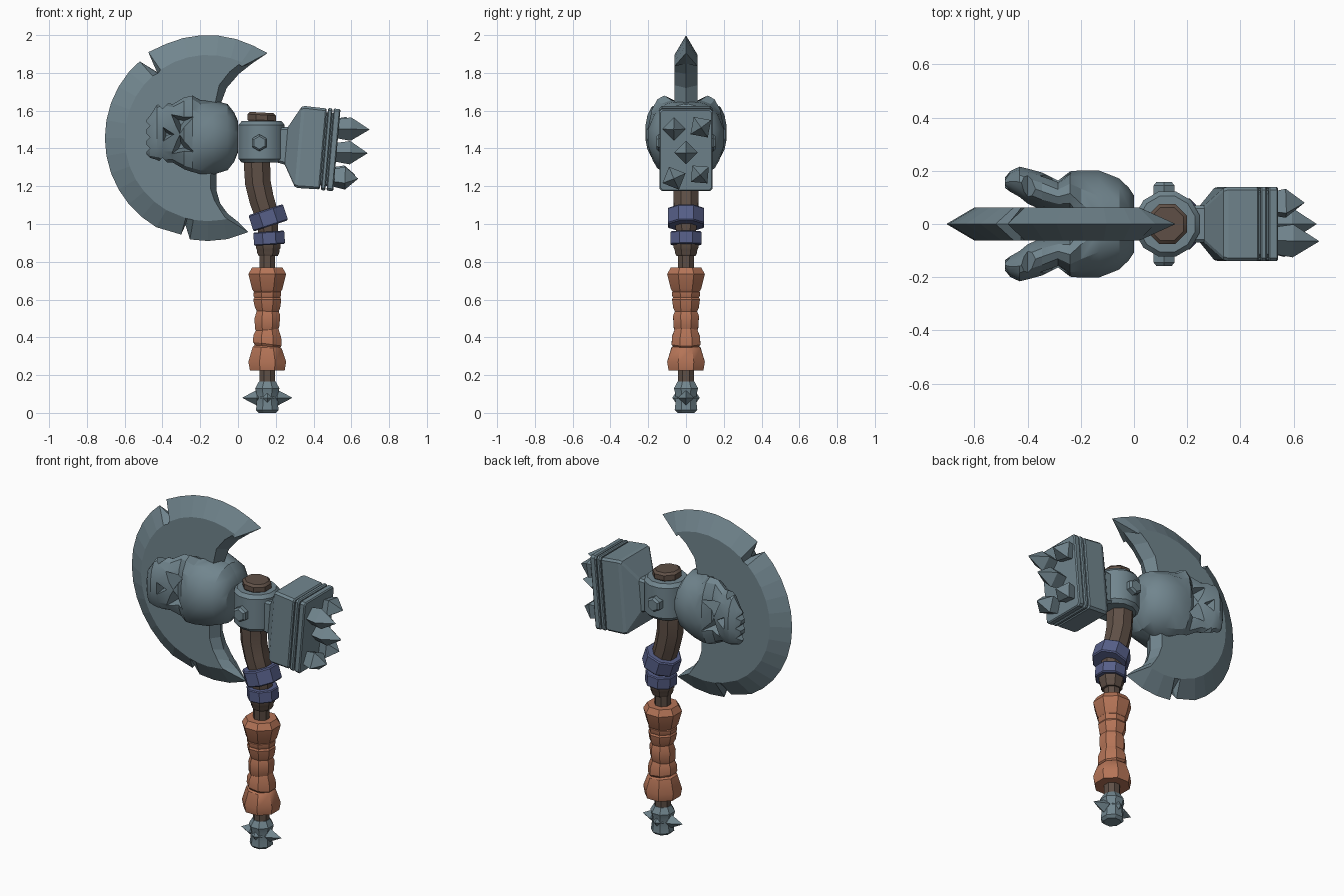
import bpy, bmesh, math
from mathutils import Vector, Matrix

if "Cube" in bpy.data.objects:
    bpy.data.objects.remove(bpy.data.objects["Cube"])

def material(name, rgb):
    m = bpy.data.materials.new(name)
    m.diffuse_color = (*rgb, 1)
    m.use_nodes = True
    m.node_tree.nodes["Principled BSDF"].inputs["Base Color"].default_value = m.diffuse_color
    return m

STEEL = material("steel", (0.165, 0.235, 0.27))
WOOD = material("dark wood", (0.115, 0.08, 0.062))
LEATHER = material("orange leather", (0.46, 0.175, 0.095))
BLUE = material("blue band", (0.095, 0.115, 0.25))

def finish(name, bm, mat, smooth=None):
    bmesh.ops.recalc_face_normals(bm, faces=bm.faces)
    me = bpy.data.meshes.new(name)
    bm.to_mesh(me)
    bm.free()
    ob = bpy.data.objects.new(name, me)
    bpy.context.collection.objects.link(ob)
    me.materials.append(mat)
    if smooth:
        bpy.ops.object.select_all(action='DESELECT')
        ob.select_set(True)
        bpy.context.view_layer.objects.active = ob
        bpy.ops.object.shade_smooth_by_angle(angle=math.radians(smooth))
    return ob

def skin(bm, rings):
    """Joins rings of points with quads and caps both ends."""
    vs = [[bm.verts.new(p) for p in r] for r in rings]
    n = len(vs[0])
    for a, b in zip(vs, vs[1:]):
        for i in range(n):
            j = (i + 1) % n
            bm.faces.new((a[i], a[j], b[j], b[i]))
    bm.faces.new(vs[0])
    bm.faces.new(vs[-1])

def turned(name, rings, mat, sides=8, smooth=32):
    """Stacked rings given as x, z, radius, tilt in degrees."""
    bm = bmesh.new()
    out = []
    for x, z, r, tilt in rings:
        t = math.radians(tilt)
        ang = [2 * math.pi * (i + 0.5) / sides for i in range(sides)]
        k = r / math.cos(math.pi / sides)
        out.append([(x + k * math.cos(a) * math.cos(t), k * math.sin(a),
                     z + k * math.cos(a) * math.sin(t)) for a in ang])
    skin(bm, out)
    return finish(name, bm, mat, smooth)

def spike(bm, base, tip, r, sides=4, roll=0.0, belly=0.35):
    """Crystal spike: a narrow foot, a wider belly and a point."""
    base, tip = Vector(base), Vector(tip)
    q = (tip - base).to_track_quat('Z', 'Y')
    L = (tip - base).length
    rings = []
    for h, k in ((0, 0.75), (belly, 1), (1, 0.02)):
        rings.append([base + q @ Vector((r * k * math.cos(roll + 2 * math.pi * i / sides),
                      r * k * math.sin(roll + 2 * math.pi * i / sides), h * L)) for i in range(sides)])
    skin(bm, rings)

# Wooden shaft with its bend, end cap and ferrule
turned("shaft", [(.155, .14, .042, 0), (.155, .85, .042, 0), (.16, .95, .052, 5), (.155, 1.04, .062, 20),
                 (.125, 1.13, .066, 20), (.105, 1.22, .068, 8), (.10, 1.33, .07, 0),
                 (.125, 1.56, .066, 0)], WOOD)
turned("shaft_cap", [(.125, 1.53, .06, 0), (.125, 1.55, .075, -3), (.125, 1.578, .075, -3),
                     (.125, 1.59, .062, -3)], WOOD)
turned("ferrule", [(.16, .83, .05, 0), (.16, .845, .058, 0), (.16, .865, .06, 0), (.16, .875, .066, 0),
                   (.16, .91, .066, 0)], WOOD)

# Blue bands
def band(name, x, z, r, h, tilt):
    t = math.radians(tilt)
    rows = []
    for s, k in ((-1, .94), (-.85, 1), (.85, 1), (1, .94)):
        rows.append((x - math.sin(t) * h * s / 2, z + math.cos(t) * h * s / 2, r * k, tilt))
    turned(name, rows, BLUE)

band("upper_band", .16, 1.033, .096, .09, 18)
band("lower_band", .165, .925, .082, .07, 4)

# Leather grip wraps
wraps = [
    [(.225, .092, 0), (.27, .1, 0), (.345, .077, -4), (.355, .065, -4)],
    [(.345, .062, -6), (.365, .076, -8), (.405, .074, -4), (.445, .058, 4)],
    [(.425, .055, 6), (.455, .066, 8), (.51, .068, 8), (.545, .056, 4)],
    [(.53, .055, -6), (.56, .068, -5), (.60, .074, 0), (.615, .066, 0)],
    [(.605, .066, 0), (.62, .073, 2), (.638, .074, 2), (.648, .066, 2)],
    [(.64, .07, 0), (.655, .08, 0), (.735, .1, 0), (.77, .08, 0)],
]
for i, w in enumerate(wraps):
    turned("grip_wrap_%d" % (i + 1), [(.155, z, r, t) for z, r, t in w], LEATHER)

# Pommel and its spikes
turned("pommel", [(.155, .0, .045, 0), (.155, .015, .06, 0), (.155, .05, .056, 0), (.155, .1, .056, 0),
                  (.155, .13, .064, 0), (.155, .145, .056, 0), (.155, .165, .045, 0)], STEEL, 8, 25)
bm = bmesh.new()
for dx, dy, reach in ((1, 0, .132), (-1, 0, .132), (0, 1, .072), (0, -1, .072)):
    c = Vector((.155, 0, .08))
    d = Vector((dx, dy, 0))
    spike(bm, c + d * .04, c + d * reach, .042, 4, 0, .15)
finish("pommel_spikes", bm, STEEL)

# Collar around the shaft top, with side bolts
turned("collar", [(.125, 1.325, .105, 0), (.125, 1.345, .122, 0), (.125, 1.525, .122, 0),
                  (.125, 1.545, .105, 0)], STEEL, 12, 35)
bm = bmesh.new()
for s in (-1, 1):
    rings = []
    for y, r in ((.08, .045), (.145, .045), (.157, .034)):
        rings.append([(.113 + r * math.sin(i * math.pi / 3), s * y, 1.43 + r * math.cos(i * math.pi / 3))
                      for i in range(6)])
    skin(bm, rings)
finish("collar_bolts", bm, STEEL)

# Axe blade: sharp rim at y = 0 around a flat plate on each side
CX, CZ, R, FLAT = -.16, 1.455, .545, .44
def polar(deg, r):
    return (CX + r * math.cos(math.radians(deg)), CZ + r * math.sin(math.radians(deg)))

arc = [(a, R) for a in (64, 74, 84, 94, 104, 114)] + [(124.7, .553), (127.6, .442), (131.6, .543)]
arc += [(a, R) for a in range(140, 250, 10)] + [(254.6, .53), (255.6, .475), (260, R), (270, R), (281, R)]
rim = [polar(54.9, .55)] + [polar(a, r) for a, r in arc] + [polar(293.4, .542)]
flat = [polar(64.5, .42)] + [polar(max(a, 66), min(FLAT, r - .01)) for a, r in arc] + [polar(283.5, .44)]
rim += [(0, 1.012), (-.055, 1.055), (-.095, 1.11), (-.115, 1.18), (-.115, 1.26), (-.07, 1.45),
        (-.09, 1.64), (-.06, 1.72), (.005, 1.795), (.075, 1.85)]
flat += [(-.068, 1.035), (-.095, 1.075), (-.125, 1.125), (-.145, 1.185), (-.145, 1.26), (-.1, 1.45),
         (-.12, 1.645), (-.1, 1.735), (-.045, 1.805), (.005, 1.845)]
bm = bmesh.new()
skin(bm, [[(x, -.062, z) for x, z in flat], [(x, 0, z) for x, z in rim], [(x, .062, z) for x, z in flat]])
finish("axe_blade", bm, STEEL)

# Skull on each side of the blade: crown at +x, teeth at -x
sections = [  # x, z low, z high, y near, y far
    (.0, 1.38, 1.545, -.1, .11), (-.02, 1.33, 1.59, -.12, .14), (-.055, 1.285, 1.635, -.15, .175),
    (-.13, 1.262, 1.655, -.15, .205), (-.2, 1.265, 1.655, -.05, .205), (-.24, 1.275, 1.68, .03, .2),
    (-.285, 1.29, 1.67, .04, .165), (-.345, 1.325, 1.635, .05, .195), (-.40, 1.325, 1.645, .075, .21),
    (-.43, 1.34, 1.63, .1, .217), (-.465, 1.35, 1.575, .12, .2), (-.485, 1.37, 1.55, .135, .175)]

def skull(name, s):
    bm = bmesh.new()
    rings = []
    for x, z0, z1, y0, y1 in sections:
        rings.append([(x, s * ((y0 + y1) / 2 + (y1 - y0) / 2 * math.sin(a)),
                       (z0 + z1) / 2 + (z1 - z0) / 2 * math.cos(a))
                      for a in (2 * math.pi * i / 14 for i in range(14))])
    skin(bm, rings)
    ob = finish(name, bm, STEEL, 28)
    # Cutter for the eye sockets, nose and gaps between the teeth
    cut = bmesh.new()
    holes = [(-.30, 1.54, .075, .09, 3, .4), (-.30, 1.41, .075, .09, 3, -.4), (-.375, 1.475, .045, .13, 3, 0)]
    holes += [(-.49, z, .024, .07, 4, 0) for z in (1.40, 1.46, 1.52)]
    holes += [(-.40, 1.66, .05, .0, 4, 0), (-.40, 1.305, .045, .0, 4, 0)]
    for x, z, r, depth, n, roll in holes:
        tip, top = depth, .27
        rings = []
        for y, k in ((tip, .25 if n == 3 else 1), (top, 1.5 if n == 3 else 1)):
            rings.append([(x + k * r * math.cos(roll + 2 * math.pi * i / n), s * y,
                           z + k * r * math.sin(roll + 2 * math.pi * i / n)) for i in range(n)])
        skin(cut, rings)
    cutter = finish(name + "_cutter", cut, STEEL)
    cutter.hide_render = True
    cutter.hide_set(True)
    mod = ob.modifiers.new("sockets", 'BOOLEAN')
    mod.operation = 'DIFFERENCE'
    mod.solver = 'EXACT'
    mod.use_self = True
    mod.object = cutter
    bpy.context.view_layer.objects.active = ob
    bpy.ops.object.modifier_apply(modifier=mod.name)
    bpy.data.objects.remove(cutter)

skull("skull_front", -1)
skull("skull_back", 1)

# Hammer head, tilted slightly, made of rectangular sections along x
tilt = Matrix.Rotation(math.radians(5), 4, 'Y')
def block(name, rows):
    bm = bmesh.new()
    rings = []
    for x, hy, hz in rows:
        c = .012  # cut corners
        pts = [(hy - c, hz), (hy, hz - c), (hy, -hz + c), (hy - c, -hz),
               (-hy + c, -hz), (-hy, -hz + c), (-hy, hz - c), (-hy + c, hz)]
        rings.append([Vector((.42, 0, 1.4)) + tilt @ Vector((x - .42, y, z)) for y, z in pts])
    skin(bm, rings)
    return finish(name, bm, STEEL)

block("hammer_head", [(.2, .07, .09), (.255, .07, .1), (.318, .135, .212), (.335, .14, .218),
                      (.445, .14, .215), (.452, .135, .208)])
block("hammer_core", [(.44, .125, .195), (.51, .125, .195)])
for i, (a, b) in enumerate(((.458, .482), (.488, .524))):
    block("hammer_plate_%d" % (i + 1), [(a, .135, .212), (a + .005, .14, .218),
                                        (b - .006, .14, .218), (b, .134, .212)])

# Spikes on the hammer face
bm = bmesh.new()
for tip, r, roll in (((.695, -.065, 1.5), .062, .0), ((.64, .08, 1.51), .066, .6),
                     ((.685, 0, 1.375), .062, .0), ((.635, -.065, 1.24), .066, .4),
                     ((.62, .075, 1.26), .062, .7)):
    base = (.5, tip[1] * .95, tip[2] + .005)
    spike(bm, base, tip, r, 4, roll, .5)
finish("hammer_spikes", bm, STEEL)
